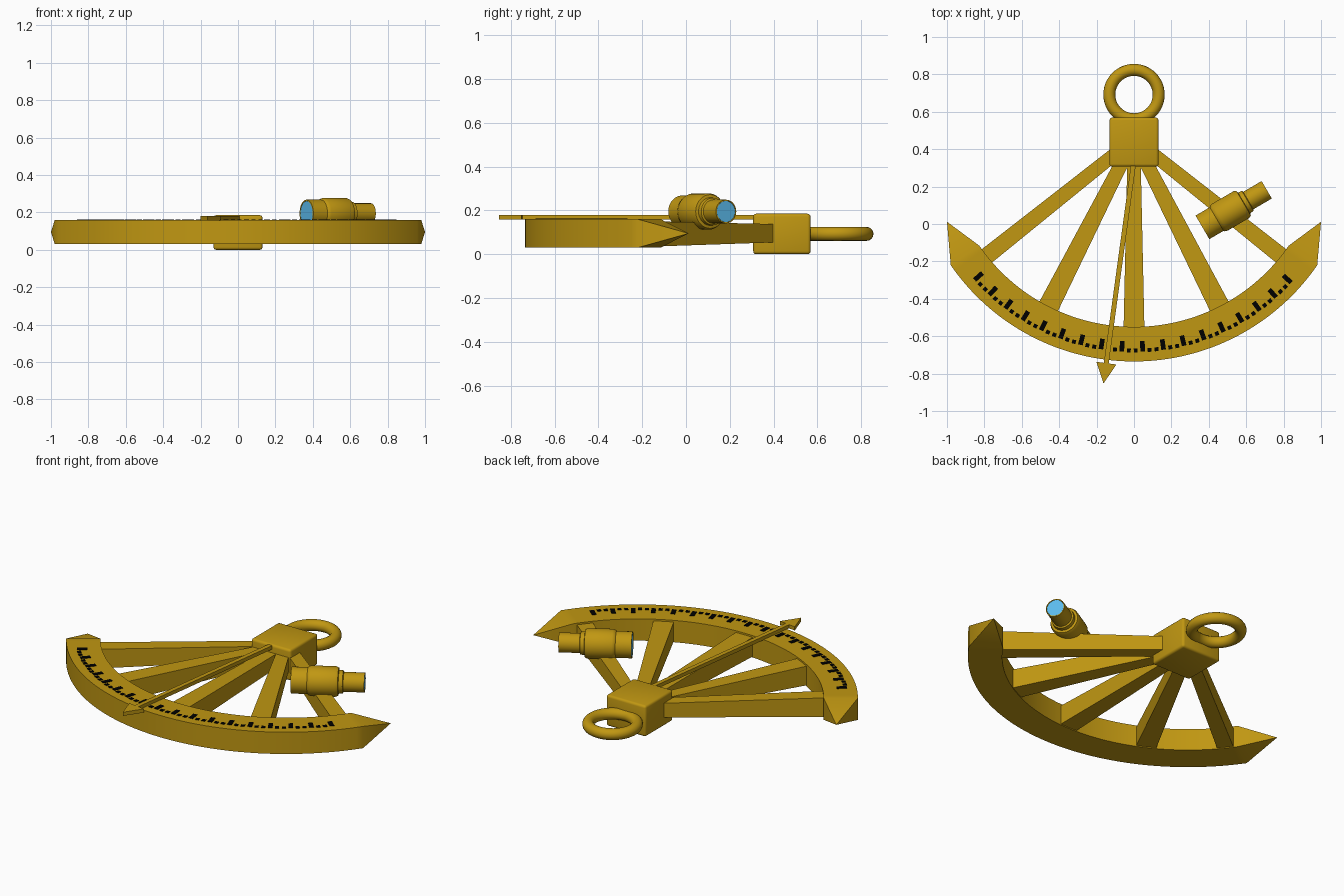
import bpy, bmesh, math
from mathutils import Vector, Matrix

if "Cube" in bpy.data.objects:
    bpy.data.objects.remove(bpy.data.objects["Cube"])

CY = 0.455                      # y of the arc centre


def material(name, col):
    m = bpy.data.materials.new(name)
    m.diffuse_color = (*col, 1)
    m.use_nodes = True
    m.node_tree.nodes["Principled BSDF"].inputs["Base Color"].default_value = m.diffuse_color
    return m


BRASS = material("brass", (0.53, 0.31, 0.006))
BLACK = material("black", (0.0, 0.0, 0.0))
GLASS = material("glass", (0.107, 0.5, 0.85))


def finish(bm, name, mat, smooth=True):
    bmesh.ops.recalc_face_normals(bm, faces=bm.faces)
    me = bpy.data.meshes.new(name)
    bm.to_mesh(me)
    bm.free()
    me.materials.append(mat)
    ob = bpy.data.objects.new(name, me)
    bpy.context.collection.objects.link(ob)
    if smooth:
        bpy.ops.object.select_all(action='DESELECT')
        ob.select_set(True)
        bpy.context.view_layer.objects.active = ob
        bpy.ops.object.shade_smooth_by_angle(angle=math.radians(35))
    return ob


def polar(r, deg, z):
    a = math.radians(deg)
    return Vector((r * math.sin(a), CY - r * math.cos(a), z))


def loft(bm, rings):
    """Bridge equal-sized vertex rings and cap both ends."""
    rows = [[bm.verts.new(p) for p in ring] for ring in rings]
    for a, b in zip(rows, rows[1:]):
        n = len(a)
        for i in range(n):
            bm.faces.new((a[i], a[(i + 1) % n], b[(i + 1) % n], b[i]))
    bm.faces.new(rows[0])
    bm.faces.new(rows[-1])
    return rows


# Graduated arc with pyramid tips
bm = bmesh.new()
Z0, Z1, N, END = 0.03, 0.16, 64, 55.4
rings = []
for i in range(N + 1):
    a = -END + 2 * END * i / N
    rings.append([polar(1.005, a, Z0), polar(1.19, a, Z0),
                  polar(1.19, a, Z1), polar(1.005, a, Z1)])
rows = loft(bm, rings)
bm.faces.ensure_lookup_table()
caps = [bm.faces[-2], bm.faces[-1]]
bmesh.ops.delete(bm, geom=caps, context='FACES_ONLY')
for row, sx in ((rows[0], -1), (rows[-1], 1)):
    tip = bm.verts.new((sx, 0.012, 0.095))
    for i in range(4):
        bm.faces.new((row[i], row[(i + 1) % 4], tip))
finish(bm, "arc", BRASS)

# Tapered spokes fanning from the hub to the arc
for k, ang in enumerate((-51.5, -27, 0, 27, 51.5)):
    bm = bmesh.new()
    a = math.radians(ang)
    side = Vector((math.cos(a), math.sin(a), 0))
    wide = 0.045 if abs(ang) > 40 else 0.056
    ends = []
    for r, w, z0, z1 in ((0.08, 0.035, 0.055, 0.137), (1.025, wide, 0.035, 0.15)):
        ends.append([polar(r, ang, z) + side * s * w
                     for s, z in ((-1, z0), (1, z0), (1, z1), (-1, z1))])
    loft(bm, ends)
    finish(bm, f"spoke_{k + 1}", BRASS, False)

# Hub block
bm = bmesh.new()
bmesh.ops.create_cube(bm, size=1, matrix=Matrix.Translation((0, 0.438, 0.0925))
                      @ Matrix.Diagonal((0.262, 0.262, 0.185, 1)))
bmesh.ops.bevel(bm, geom=bm.edges[:], offset=0.014, segments=3, affect='EDGES', profile=0.5)
finish(bm, "hub_block", BRASS)

# Hanging ring
bpy.ops.mesh.primitive_torus_add(location=(0, 0.692, 0.093), major_radius=0.132,
                                 minor_radius=0.032, major_segments=48, minor_segments=16)
ring = bpy.context.object
ring.name = "hanging_ring"
ring.data.materials.append(BRASS)
bpy.ops.object.shade_smooth()

# Pointer arm with arrow head
bm = bmesh.new()
p0, p1 = Vector((0, 0.34, 0)), Vector((-0.163, -0.853, 0))
d = (p1 - p0).normalized()
n = Vector((-d.y, d.x, 0))
L = (p1 - p0).length
outline = [(0, 0.013), (L - 0.11, 0.013), (L - 0.11, 0.054), (L, 0),
           (L - 0.11, -0.054), (L - 0.11, -0.013), (0, -0.013)]
loft(bm, [[p0 + d * t + n * w + Vector((0, 0, z)) for t, w in outline]
          for z in (0.158, 0.18)])
finish(bm, "pointer", BRASS, False)


# Scale marks
def marks(name, angles, r, length, width):
    bm = bmesh.new()
    for ang in angles:
        m = (Matrix.Translation(polar(r, ang, 0.159))
             @ Matrix.Rotation(math.radians(ang), 4, 'Z')
             @ Matrix.Diagonal((width, length, 0.008, 1)))
        bmesh.ops.create_cube(bm, size=1, matrix=m)
    finish(bm, name, BLACK, False)


STEP = 5.65
major = [-48.5 + STEP * i for i in range(18)]
minor = [a + STEP * f for a in major[:-1] for f in (1 / 3, 2 / 3)]
marks("major_marks", major, 1.11, 0.056, 0.025)
marks("minor_marks", minor, 1.131, 0.021, 0.021)

# Telescope: turned profile along its axis
AXIS = (Matrix.Translation((0.366, -0.018, 0.195))
        @ Vector((0.342, 0.2, 0)).to_track_quat('Z', 'Y').to_matrix().to_4x4())
profile = [(0.064, 0.008), (0.066, 0), (0.073, 0), (0.073, 0.088), (0.078, 0.092),
           (0.083, 0.107), (0.083, 0.24), (0.077, 0.255), (0.064, 0.258),
           (0.062, 0.28), (0.054, 0.284), (0.054, 0.398), (0.049, 0.398), (0.048, 0.39)]
bm = bmesh.new()
loft(bm, [[AXIS @ Vector((r * math.cos(2 * math.pi * i / 40), r * math.sin(2 * math.pi * i / 40), t))
           for i in range(40)] for r, t in profile])
finish(bm, "telescope", BRASS)

# Lenses
for name, r, t in (("front_lens", 0.065, 0.005), ("rear_lens", 0.048, 0.393)):
    bm = bmesh.new()
    bmesh.ops.create_cone(bm, cap_ends=True, segments=40, radius1=r, radius2=r,
                          depth=0.008, matrix=AXIS @ Matrix.Translation((0, 0, t)))
    finish(bm, name, GLASS)
